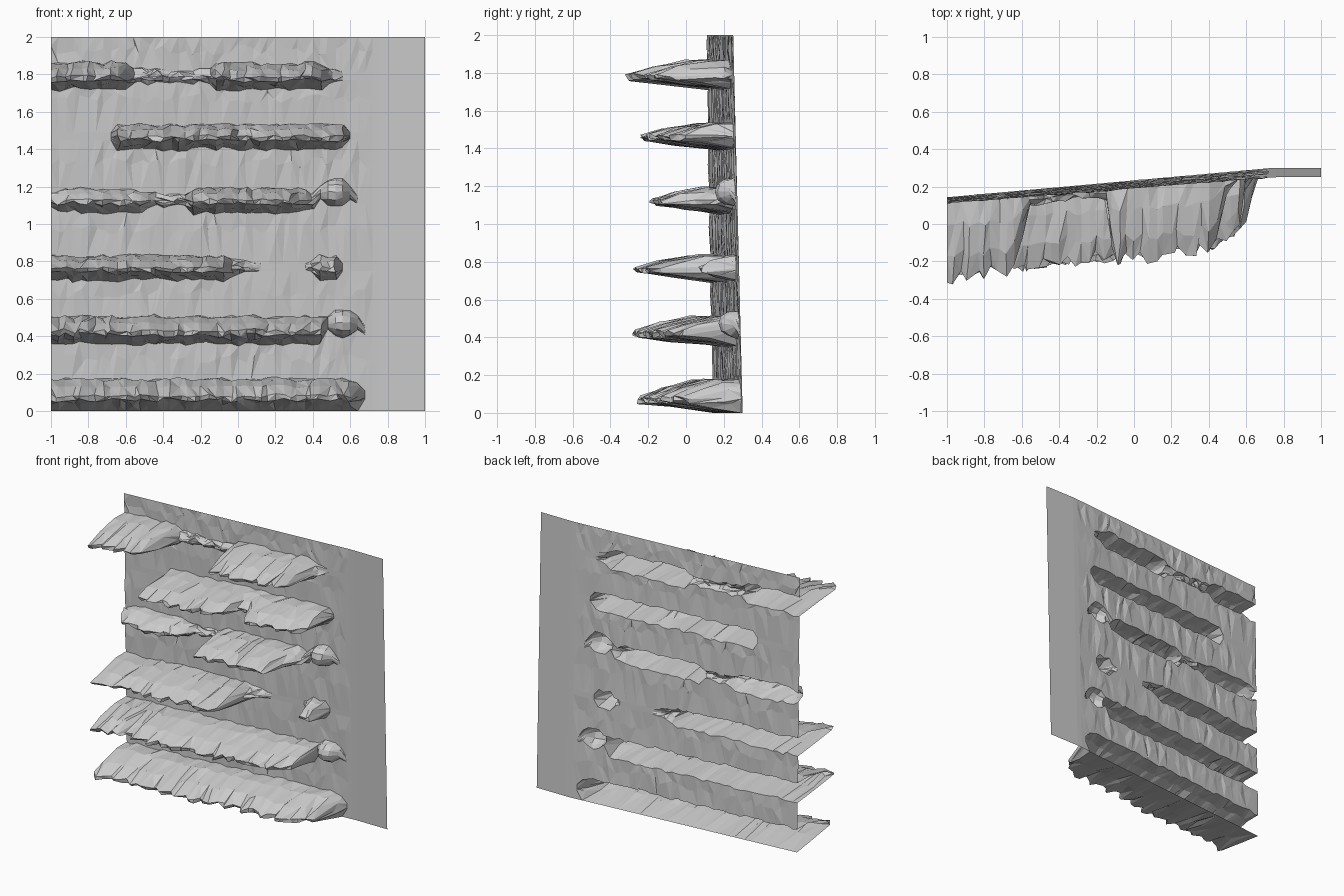
import bpy, bmesh, random
from math import sin, cos, pi

random.seed(7)
if "Cube" in bpy.data.objects:
    bpy.data.objects.remove(bpy.data.objects["Cube"])

stone = bpy.data.materials.new("stone grey")
stone.use_nodes = True
grey = (0.6, 0.6, 0.6, 1)
stone.diffuse_color = grey
stone.node_tree.nodes["Principled BSDF"].inputs["Base Color"].default_value = grey

# Ledges: height of the lip, rise of the top above it, depth along x
LEDGES = [
    (0.07, .1, [(-1, .39), (.44, .39), (.6, .29), (.66, 0)]),
    (0.42, .085, [(-1, .41), (.36, .37), (.44, .28), (.48, .06), (.52, 0)]),
    (0.76, .07, [(-1, .4), (-.12, .39), (-.08, .36), (-.04, .1), (.1, 0), (.36, 0),
                 (.4, .03), (.44, .2), (.52, .18), (.56, 0)]),
    (1.12, .07, [(-1, .05), (-.92, .15), (-.72, .2), (-.52, .14), (-.44, .04), (-.28, .03),
                 (-.24, .38), (.28, .36), (.34, .14), (.46, .03), (.48, 0)]),
    (1.46, .07, [(-.68, 0), (-.64, .37), (-.06, .38), (0, .2), (.08, .2), (.14, .36),
                 (.48, .34), (.56, .24), (.6, 0)]),
    (1.78, .08, [(-1, .42), (-.64, .39), (-.6, .22), (-.56, .05), (-.3, .03), (-.16, .05),
                 (-.12, .3), (-.08, .39), (.4, .37), (.44, .3), (.48, .08), (.56, 0)]),
]
# Ledge cross-section: share of the depth, height (below the lip, or share of the rise)
PROFILE = [(0, -.06), (.55, -.035), (.97, -.012), (1, .1), (.7, .6), (.3, .97), (0, 1)]
KNOBS = {1: .56, 3: .52}
STEP = .04
COLUMNS = [-1 + STEP * i for i in range(51)]


def wall_y(x, z):
    """Slanted wall that turns straight near its left side."""
    t = (min(x, .74) + 1) / 1.74
    return .143 + .157 * t - z * (.016 + .009 * t)


def depth_at(points, x):
    for (x0, d0), (x1, d1) in zip(points, points[1:]):
        if x0 - 1e-4 <= x <= x1 + 1e-4:
            return d0 + (d1 - d0) * (x - x0) / (x1 - x0)
    return 0


def jitter(size):
    return random.uniform(-size, size)


def plain_row(bm, z, loose):
    row = []
    for x in COLUMNS:
        wob = loose if x < .72 else 0
        zz = z + (jitter(.03) if wob else 0)
        xx = x + (jitter(wob) if x > -.99 else 0)
        row.append(bm.verts.new((xx, wall_y(xx, zz) + jitter(wob * .6), zz)))
    return row


def ledge_rows(bm, index, lip, top, points):
    rows = [[] for _ in PROFILE]
    for x in COLUMNS:
        depth = depth_at(points, x)
        # Shallow stretches also get thinner
        grow = min(1, .3 + depth / .25)
        if depth > .15:
            depth *= 1 + random.choice((-.1, -.04, 0, .03, .05))
        inner = abs(x) < .99
        slip = jitter(.012) if inner else 0
        rise = jitter(.006)
        knob = max(0, 1 - ((x - KNOBS[index]) / .085) ** 2) ** .5 if index in KNOBS else 0
        for r, (share, dz) in enumerate(PROFILE):
            z = lip + .01 + ((dz * top if dz > 0 else dz) - .01) * grow
            y_off, xx = share * depth, x
            if knob:
                # Rounded boulder at the end of the ledge
                a = pi * r / (len(PROFILE) - 1)
                z = lip + .05 - cos(a) * (.015 + .06 * knob) + jitter(.006)
                y_off = .1 * knob * sin(a)
            elif depth > .02:
                z += rise + jitter(.009)
                y_off += jitter(.012) if share else 0
                xx += slip * share + (jitter(.01) if inner else 0)
            z = max(z, 0)
            if index == 0 and r == 0:
                z, xx = 0, x
            rows[r].append(bm.verts.new((xx, wall_y(xx, z) - y_off, z)))
    return rows


# Folded rock wall: one open sheet with hollow ledges
bm = bmesh.new()
rows = []
for i, (lip, top, points) in enumerate(LEDGES):
    rows += ledge_rows(bm, i, lip, top, points)
    rows.append(plain_row(bm, lip + (.21 if i < 5 else .15), .012))
rows.append(plain_row(bm, 2, 0))

for low, high in zip(rows, rows[1:]):
    for i in range(len(COLUMNS) - 1):
        a, b, c, d = low[i], low[i + 1], high[i + 1], high[i]
        if random.random() < .5:
            faces = ((a, b, c), (a, c, d))
        else:
            faces = ((a, b, d), (b, c, d))
        for f in faces:
            bm.faces.new(f)

mesh = bpy.data.meshes.new("rock_wall")
bm.to_mesh(mesh)
bm.free()
mesh.materials.append(stone)
wall = bpy.data.objects.new("rock_wall", mesh)
bpy.context.collection.objects.link(wall)
